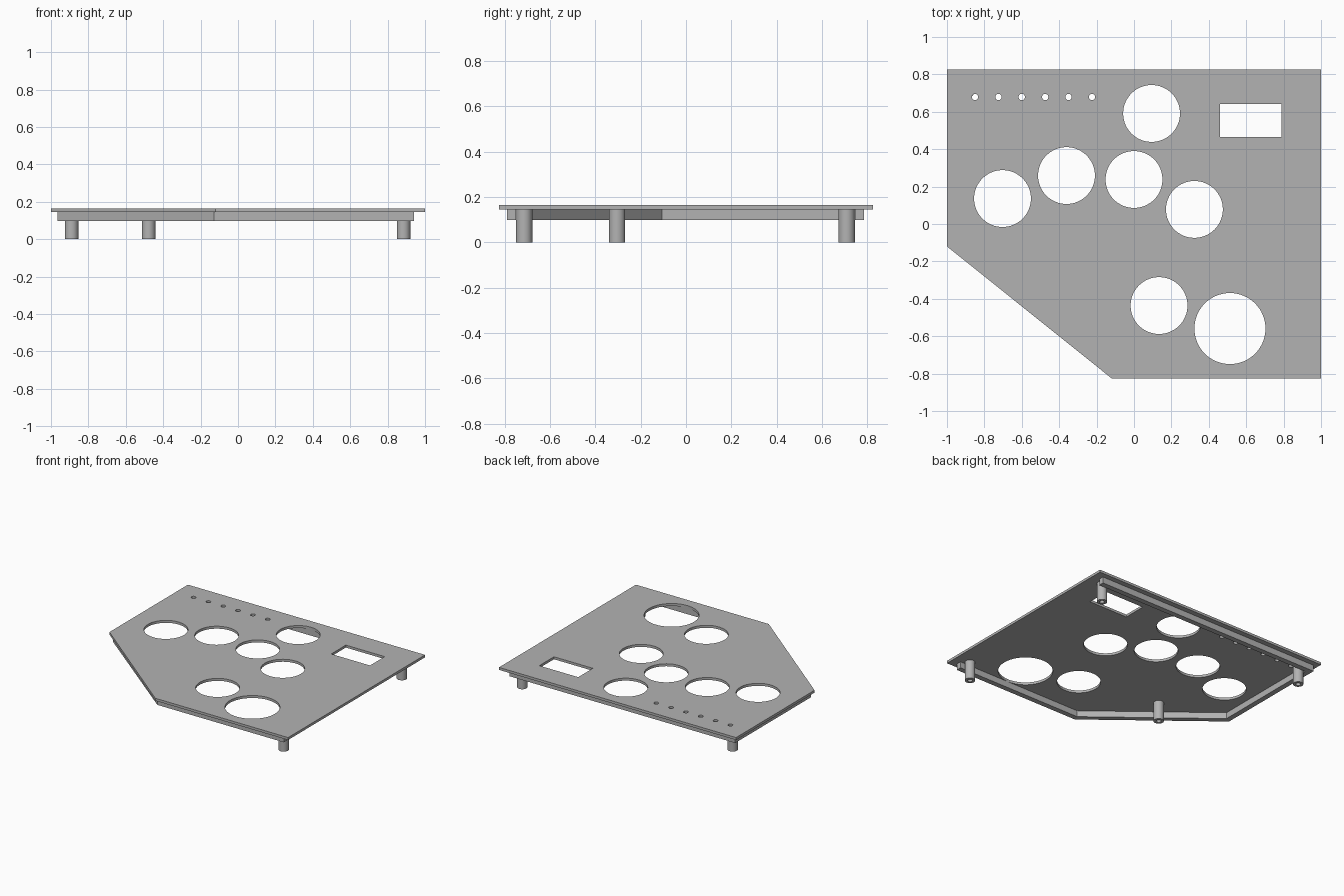
import bpy
import bmesh
from math import cos, sin, tau

cube = bpy.data.objects.get("Cube")
if cube:
    bpy.data.objects.remove(cube, do_unlink=True)

grey = bpy.data.materials.new("plain grey")
grey.use_nodes = True
colour = (0.45, 0.45, 0.45, 1)
grey.diffuse_color = colour
grey.node_tree.nodes["Principled BSDF"].inputs["Base Color"].default_value = colour


def circle(x, y, r, sides=64):
    return [(x + r * cos(tau * i / sides), y + r * sin(tau * i / sides)) for i in range(sides)]


def rectangle(x0, x1, y0, y1):
    return [(x0, y0), (x1, y0), (x1, y1), (x0, y1)]


def extrude_outline(name, loops, bottom, top):
    """Solid from an outer loop and any hole loops, between two heights."""
    curve = bpy.data.curves.new(name + "_outline", "CURVE")
    curve.dimensions = "2D"
    curve.fill_mode = "BOTH"
    curve.extrude = (top - bottom) / 2
    for loop in loops:
        spline = curve.splines.new("POLY")
        spline.points.add(len(loop) - 1)
        for point, (x, y) in zip(spline.points, loop):
            point.co = (x, y, 0, 1)
        spline.use_cyclic_u = True
    helper = bpy.data.objects.new(name + "_outline", curve)
    bpy.context.collection.objects.link(helper)
    bpy.context.view_layer.update()
    depsgraph = bpy.context.evaluated_depsgraph_get()
    mesh = bpy.data.meshes.new_from_object(helper.evaluated_get(depsgraph))
    bpy.data.objects.remove(helper, do_unlink=True)

    # Weld caps to walls and make the normals face outward
    bm = bmesh.new()
    bm.from_mesh(mesh)
    bmesh.ops.remove_doubles(bm, verts=bm.verts, dist=0.0001)
    bmesh.ops.recalc_face_normals(bm, faces=bm.faces)
    bmesh.ops.translate(bm, verts=bm.verts, vec=(0, 0, (top + bottom) / 2))
    bm.to_mesh(mesh)
    bm.free()
    mesh.materials.clear()
    mesh.materials.append(grey)
    obj = bpy.data.objects.new(name, mesh)
    bpy.context.collection.objects.link(obj)
    bpy.ops.object.select_all(action="DESELECT")
    obj.select_set(True)
    bpy.context.view_layer.objects.active = obj
    bpy.ops.object.shade_smooth_by_angle()
    return obj


PLATE_BOTTOM, PLATE_TOP, RAIL_BOTTOM = 0.145, 0.164, 0.098

# Top plate with a clipped corner, round openings, a window and a row of small holes
outline = [(-1, 0.825), (-1, -0.12), (-0.12, -0.825), (1, -0.825), (1, 0.825)]
openings = [(0.094, 0.591), (-0.361, 0.259), (0, 0.238), (-0.703, 0.136),
            (0.323, 0.078), (0.134, -0.436)]
loops = [outline, rectangle(0.46, 0.788, 0.465, 0.642), circle(0.513, -0.559, 0.19)]
loops += [circle(x, y, 0.152) for x, y in openings]
loops += [circle(-0.85 + 0.125 * i, 0.679, 0.017, 24) for i in range(6)]
extrude_outline("top_plate", loops, PLATE_BOTTOM, PLATE_TOP)

# Rail under the plate, open on the left side
outer = [(0.94, -0.79), (-0.127, -0.79), (-0.965, -0.125), (-0.965, 0.786), (0.94, 0.786)]
inner = [(0.94, -0.75), (-0.114, -0.75), (-0.925, -0.106), (-0.925, 0.746), (0.94, 0.746)]
extrude_outline("support_rail", [outer + inner[::-1]], RAIL_BOTTOM, PLATE_BOTTOM)

# Hollow legs
legs = {"back_right_leg": (-0.89, 0.709), "back_left_leg": (0.885, 0.709),
        "front_left_leg": (0.885, -0.714), "front_right_leg": (-0.478, -0.304)}
for name, (x, y) in legs.items():
    extrude_outline(name, [circle(x, y, 0.036, 32), circle(x, y, 0.017, 32)], 0, PLATE_BOTTOM)
